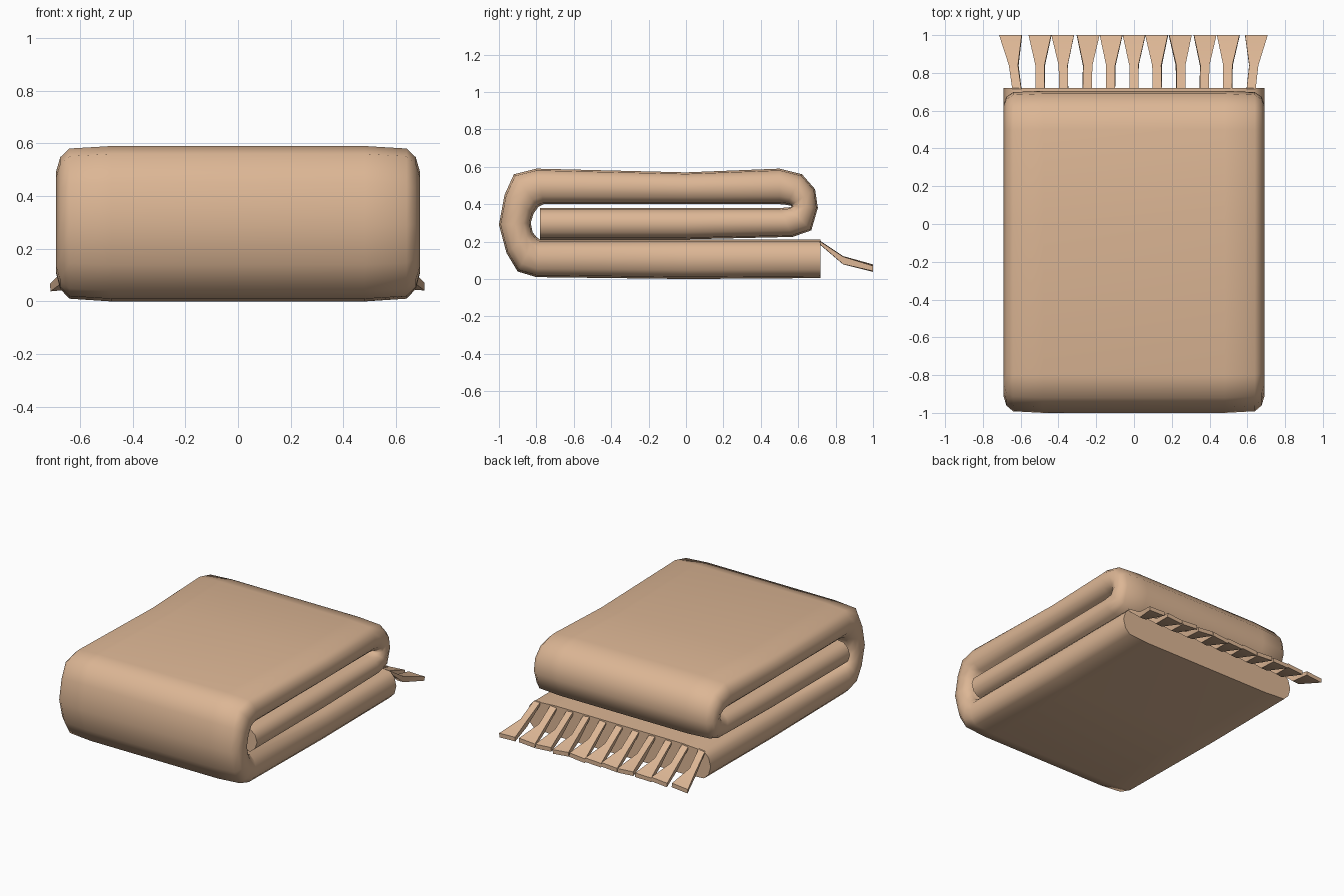
import bpy, bmesh, math, random
from mathutils import Vector, Matrix

random.seed(4)
cube = bpy.data.objects.get("Cube")
if cube:
    bpy.data.objects.remove(cube, do_unlink=True)

# One woollen tan for everything
wool = bpy.data.materials.new("tan wool")
wool.use_nodes = True
tan = (0.72, 0.47, 0.30, 1)
wool.diffuse_color = tan
wool.node_tree.nodes["Principled BSDF"].inputs["Base Color"].default_value = tan


def loft(name, rings, smooth_angle):
    """Skin a closed tube through equal rings of points and cap both ends."""
    bm = bmesh.new()
    rows = [[bm.verts.new(point) for point in ring] for ring in rings]
    count = len(rows[0])
    for near, far in zip(rows, rows[1:]):
        for i in range(count):
            j = (i + 1) % count
            bm.faces.new((near[i], near[j], far[j], far[i]))
    bm.faces.new(rows[0])
    bm.faces.new(rows[-1])
    bmesh.ops.recalc_face_normals(bm, faces=bm.faces)
    mesh = bpy.data.meshes.new(name)
    bm.to_mesh(mesh)
    bm.free()
    mesh.materials.append(wool)
    obj = bpy.data.objects.new(name, mesh)
    bpy.context.collection.objects.link(obj)
    bpy.ops.object.select_all(action="DESELECT")
    obj.select_set(True)
    bpy.context.view_layer.objects.active = obj
    bpy.ops.object.shade_smooth_by_angle(angle=math.radians(smooth_angle))
    return obj


# Folded cloth: outer and inner (y, z) of each station, from the fringed edge
# round the front fold, over the top, round the back fold and inside
stations = [
    ((.72, .005), (.72, .21)),
    ((0, 0), (0, .21)),
    ((-.8, .01), (-.78, .21)),
    ((-.9, .04), (-.8, .225)),
    ((-.96, .14), (-.82, .25)),
    ((-1, .29), (-.83, .3)),
    ((-.97, .45), (-.815, .35)),
    ((-.92, .56), (-.79, .385)),
    ((-.8, .59), (-.76, .4)),
    ((0, .57), (0, .4)),
    ((.5, .59), (.5, .4)),
    ((.62, .56), (.54, .396)),
    ((.69, .48), (.56, .392)),
    ((.705, .38), (.565, .388)),
    ((.67, .26), (.55, .382)),
    ((.57, .225), (.5, .38)),
    ((0, .212), (0, .38)),
    ((-.78, .212), (-.78, .38)),
]

# Soft-edged cross-section: half-width and share of the half-thickness
quarter = [(.48, 1), (.64, .9), (.675, .55), (.69, 0)]
right_half = quarter + [(x, -t) for x, t in reversed(quarter[:-1])]
section = right_half + [(-x, t) for x, t in reversed(right_half)]

rings = []
for outer, inner in stations:
    outer, inner = Vector((0, *outer)), Vector((0, *inner))
    centre, reach = (outer + inner) / 2, (outer - inner) / 2
    rings.append([centre + reach * t + Vector((x, 0, 0)) for x, t in section])
loft("folded_blanket", rings, 60)

# Fringe: flared flat tassels that droop from the lower edge
tassel_path = [
    # y, z, half-width, half-thickness
    (.715, .195, .024, .008),
    (.84, .10, .024, .02),
    (1, .058, .06, .014),
]
for k in range(-5, 6):
    rings = []
    sway = random.uniform(-.006, .006) + (.03 * k / 5 if abs(k) == 5 else 0)
    twist = Matrix.Rotation(random.uniform(-.12, .12), 3, "Y")
    for step, (y, z, w, h) in enumerate(tassel_path):
        centre = Vector((.124 * k + sway * step / 2, y, z))
        corners = [(-w, -h), (w, -h), (w, h), (-w, h)]
        rings.append([centre + twist @ Vector((x, 0, dz)) for x, dz in corners])
    loft(f"fringe_tassel_{k + 6}", rings, 35)
